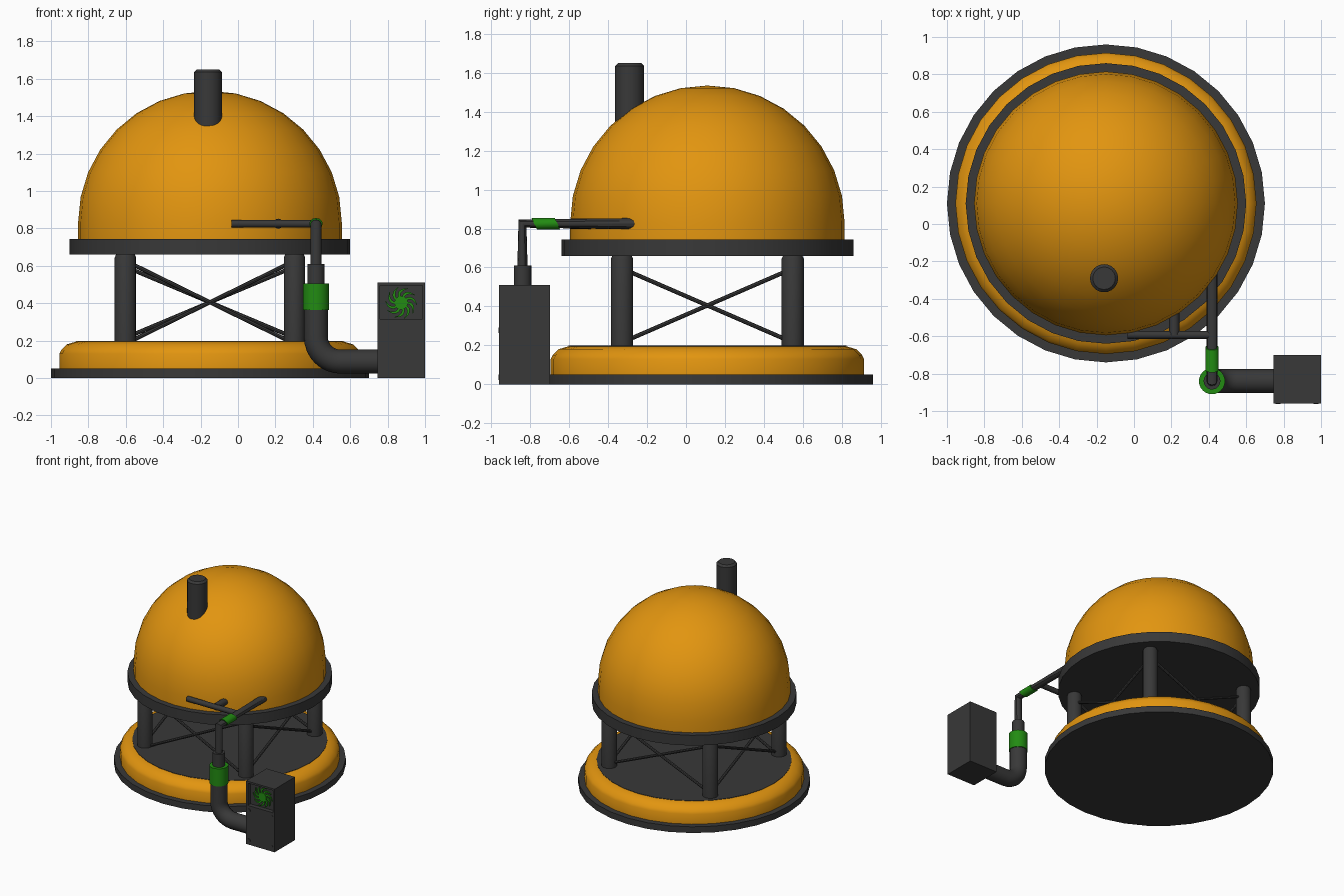
import bpy, bmesh, math
from mathutils import Vector

if "Cube" in bpy.data.objects:
    bpy.data.objects.remove(bpy.data.objects["Cube"])

CX, CY = -0.15, 0.11          # centre of the domed tank


def material(name, rgb):
    m = bpy.data.materials.new(name)
    m.diffuse_color = (*rgb, 1)
    m.use_nodes = True
    m.node_tree.nodes["Principled BSDF"].inputs["Base Color"].default_value = m.diffuse_color
    return m


ORANGE = material("orange paint", (0.76, 0.30, 0.005))
DARK = material("dark grey metal", (0.04, 0.04, 0.04))
GREEN = material("green", (0.016, 0.26, 0.006))


def finish(name, bm, mat, smooth=True):
    bmesh.ops.recalc_face_normals(bm, faces=bm.faces)
    me = bpy.data.meshes.new(name)
    bm.to_mesh(me)
    bm.free()
    me.materials.append(mat)
    ob = bpy.data.objects.new(name, me)
    bpy.context.collection.objects.link(ob)
    if smooth:
        shade(ob)
    return ob


def shade(ob):
    bpy.ops.object.select_all(action='DESELECT')
    ob.select_set(True)
    bpy.context.view_layer.objects.active = ob
    bpy.ops.object.shade_smooth_by_angle(angle=math.radians(32))


def lathe(name, profile, centre, mat, seg=32):
    """Revolve (radius, z) points about a vertical axis; ends are capped."""
    bm = bmesh.new()
    rings = []
    for r, z in profile:
        if r < 1e-5:
            rings.append([bm.verts.new((centre[0], centre[1], z))])
            continue
        rings.append([bm.verts.new((centre[0] + r * math.cos(2 * math.pi * i / seg),
                                    centre[1] + r * math.sin(2 * math.pi * i / seg), z))
                      for i in range(seg)])
    for a, b in zip(rings, rings[1:]):
        for i in range(seg):
            j = (i + 1) % seg
            if len(b) == 1:
                bm.faces.new((a[i], a[j], b[0]))
            else:
                bm.faces.new((a[i], a[j], b[j], b[i]))
    for ring in (rings[0], rings[-1]):
        if len(ring) > 1:
            bm.faces.new(ring)
    return finish(name, bm, mat)


def pipe(name, pts, r, mat, res=4):
    """Round tube along a path."""
    cu = bpy.data.curves.new(name, 'CURVE')
    cu.dimensions = '3D'
    cu.bevel_depth = r
    cu.bevel_resolution = res
    cu.use_fill_caps = True
    sp = cu.splines.new('POLY')
    sp.points.add(len(pts) - 1)
    for p, co in zip(sp.points, pts):
        p.co = (*co, 1)
    ob = bpy.data.objects.new(name, cu)
    bpy.context.collection.objects.link(ob)
    bpy.ops.object.select_all(action='DESELECT')
    ob.select_set(True)
    bpy.context.view_layer.objects.active = ob
    bpy.ops.object.convert(target='MESH')
    ob = bpy.context.view_layer.objects.active
    ob.data.materials.clear()
    ob.data.materials.append(mat)
    shade(ob)
    return ob


# Base
C = (CX, CY)
lathe("base_disc", [(0.85, 0), (0.85, 0.05)], C, DARK)
lathe("base_ring", [(0.805, 0.05), (0.805, 0.13), (0.795, 0.15), (0.765, 0.18),
                    (0.715, 0.195)], C, ORANGE)
lathe("base_floor", [(0.715, 0.185), (0.715, 0.198)], C, DARK)

# Platform and dome
lathe("platform", [(0.75, 0.66), (0.75, 0.743)], C, DARK)
R, ZC = 0.705, 0.83
dome = [(R, 0.74)] + [(R * math.cos(k * math.pi / 16), ZC + R * math.sin(k * math.pi / 16))
                      for k in range(8)] + [(0, ZC + R)]
lathe("dome", dome, C, ORANGE)
lathe("chimney", [(0.075, 1.2), (0.075, 1.635), (0.06, 1.65)], (-0.16, -0.29), DARK, 24)

# Four posts with crossed braces between neighbours
D = 0.452
corners = [(CX + sx * D, CY + sy * D * 0.97) for sx, sy in ((-1, -1), (1, -1), (1, 1), (-1, 1))]
for n, c in enumerate(corners):
    lathe(f"post_{n}", [(0.057, 0.19), (0.057, 0.645), (0.05, 0.66)], c, DARK, 16)
    d = corners[(n + 1) % 4]
    h = 0.222 if n % 2 == 0 and n < 2 else 0.19
    for s in (-1, 1):
        pipe(f"brace_{n}_{'up' if s > 0 else 'down'}",
             [(*c, 0.405 - s * h), (*d, 0.405 + s * h)], 0.011, DARK, 2)

# Feed pipes into the dome
PX, PY, PZ = 0.417, -0.84, 0.825
pipe("feed_pipe", [(PX, -0.26, PZ), (PX, PY, PZ), (PX, PY, 0.5)], 0.029, DARK)
pipe("branch_pipe", [(PX, -0.593, PZ), (-0.035, -0.593, PZ)], 0.021, DARK)
pipe("short_branch", [(0.215, -0.593, PZ), (0.215, -0.45, PZ)], 0.027, DARK)
sleeve = pipe("feed_sleeve", [(PX, -0.78, PZ), (PX, -0.66, PZ)], 0.036, GREEN)
for v in sleeve.data.vertices:      # slanted ends, slightly flattened
    v.co.y -= 0.4 * (v.co.z - PZ)
    v.co.z = PZ + (v.co.z - PZ) * 0.85

# Main pipe with elbow to the box
lathe("pipe_neck", [(0.045, 0.48), (0.045, 0.61)], (PX, PY), DARK, 20)
lathe("pipe_collar", [(0.07, 0.363), (0.07, 0.505)], (PX, PY), GREEN, 24)
B, ZP = 0.13, 0.088
bend = [(PX + B - B * math.cos(a), PY, ZP + B - B * math.sin(a))
        for a in (k * math.pi / 16 for k in range(9))]
pipe("main_pipe", [(PX, PY, 0.40)] + bend + [(0.76, PY, ZP)], 0.064, DARK, 6)

# Fan box with a recessed window in its front
X0, X1, Y0, Y1, ZT = 0.745, 1.0, -0.96, -0.70, 0.51
bm = bmesh.new()
bmesh.ops.create_cube(bm, size=1)
for v in bm.verts:
    v.co = Vector((X0 if v.co.x < 0 else X1, Y0 if v.co.y < 0 else Y1, 0 if v.co.z < 0 else ZT))
bm.normal_update()
front = min(bm.faces, key=lambda f: f.calc_center_median().y)
bmesh.ops.inset_individual(bm, faces=[front], thickness=0.021)
for v in front.verts:
    if v.co.z < 0.25:
        v.co.z = 0.315
inner = bmesh.ops.extrude_discrete_faces(bm, faces=[front])["faces"][0]
for v in inner.verts:
    v.co.y += 0.035
finish("fan_box", bm, DARK, False)


def plate(bm, pts, y, t):
    """Extrude an (x, z) outline to a thin plate facing the front."""
    f = bm.faces.new([bm.verts.new((x, y, z)) for x, z in pts])
    ext = bmesh.ops.extrude_face_region(bm, geom=[f])["geom"]
    for v in ext:
        if isinstance(v, bmesh.types.BMVert):
            v.co.y += t


def circle(x, z, r, n):
    return [(x + r * math.cos(2 * math.pi * i / n), z + r * math.sin(2 * math.pi * i / n))
            for i in range(n)]


# Fan: hub and ten swept blades
FX, FZ = 0.8725, 0.402
bm = bmesh.new()
plate(bm, circle(FX, FZ, 0.036, 20), -0.937, 0.012)
for n in range(10):
    lead, trail = [], []
    for k in range(6):
        t = k / 5
        r = 0.03 + 0.055 * t
        a = 2 * math.pi * n / 10 - 0.75 * t * t
        w = (0.010 + 0.009 * math.sin(t * math.pi * 0.75)) / r * (1 if k < 5 else 0.35)
        lead.append((FX + r * math.cos(a + w / 2), FZ + r * math.sin(a + w / 2)))
        trail.append((FX + r * math.cos(a - w / 2), FZ + r * math.sin(a - w / 2)))
    plate(bm, lead + trail[::-1], -0.935, 0.009)
finish("fan", bm, GREEN, False)

# Screws on the lower panel
bm = bmesh.new()
for x in (0.77, 0.973):
    for z in (0.035, 0.278):
        plate(bm, circle(x, z, 0.014, 12), Y0 - 0.003, 0.005)
finish("box_screws", bm, DARK, False)
